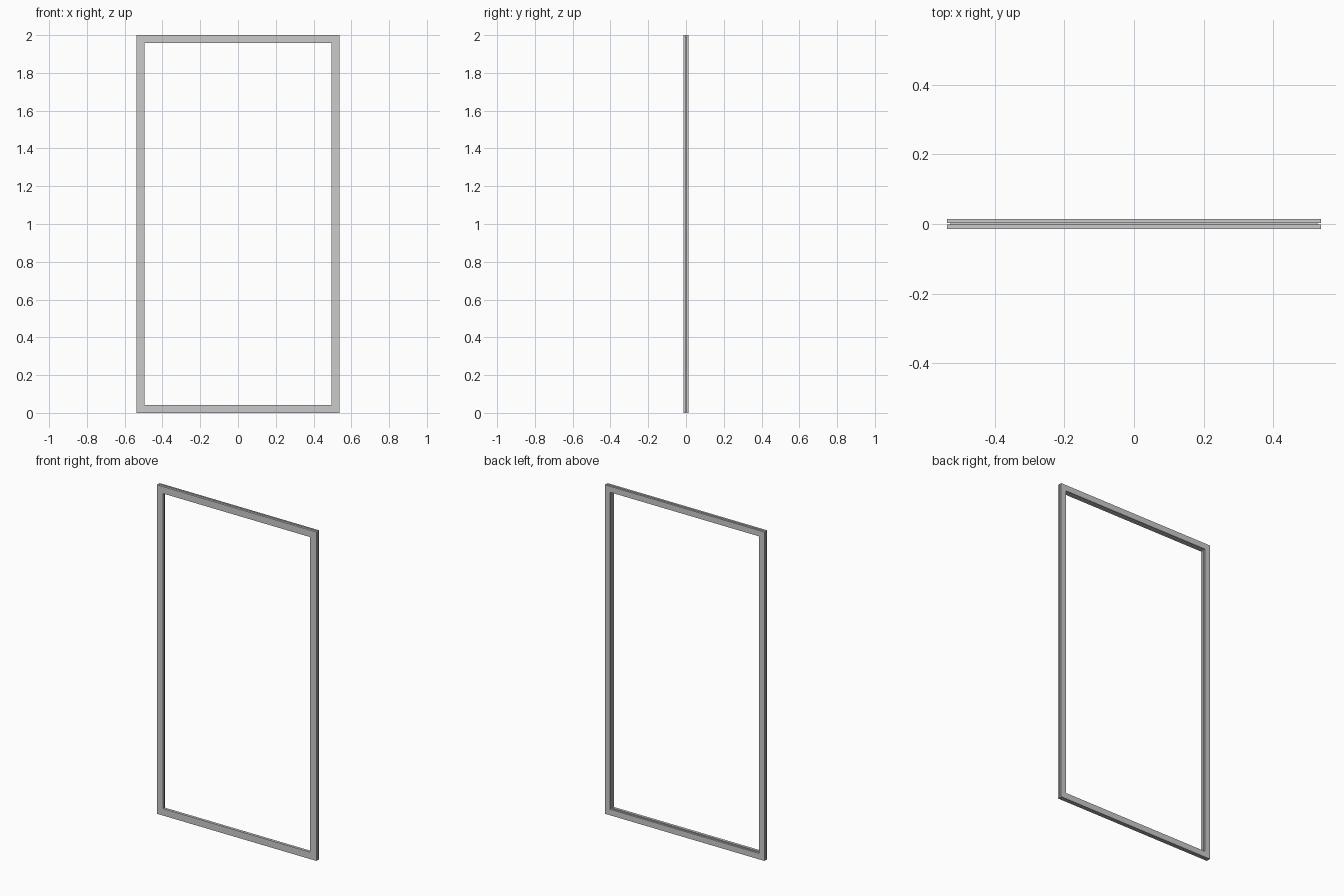
import bpy, bmesh

if "Cube" in bpy.data.objects:
    bpy.data.objects.remove(bpy.data.objects["Cube"])

# Outer half width, height and half depth of the frame
HW, H, D = 0.537, 2.0, 0.0137

# Rail cross-section: (inset from outer edge, y), with a rear rebate
# and a shallow groove around the outer edge
profile = [
    (0.0, -D), (0.042, -D), (0.042, 0.003), (0.036, 0.003),
    (0.036, D), (0.0, D), (0.0, 0.003), (0.010, 0.003),
    (0.010, -0.001), (0.0, -0.001),
]

# Sweep the section round four mitred corners
bm = bmesh.new()
rings = []
for sx, top in ((-1, 0), (1, 0), (1, 1), (-1, 1)):
    rings.append([bm.verts.new((sx * (HW - i), y, H - i if top else i))
                  for i, y in profile])
n = len(profile)
for c in range(4):
    a, b = rings[c], rings[(c + 1) % 4]
    for k in range(n):
        j = (k + 1) % n
        bm.faces.new((a[k], a[j], b[j], b[k]))
bmesh.ops.recalc_face_normals(bm, faces=bm.faces)
mesh = bpy.data.meshes.new("window_frame")
bm.to_mesh(mesh)
bm.free()
frame = bpy.data.objects.new("window_frame", mesh)
bpy.context.collection.objects.link(frame)
